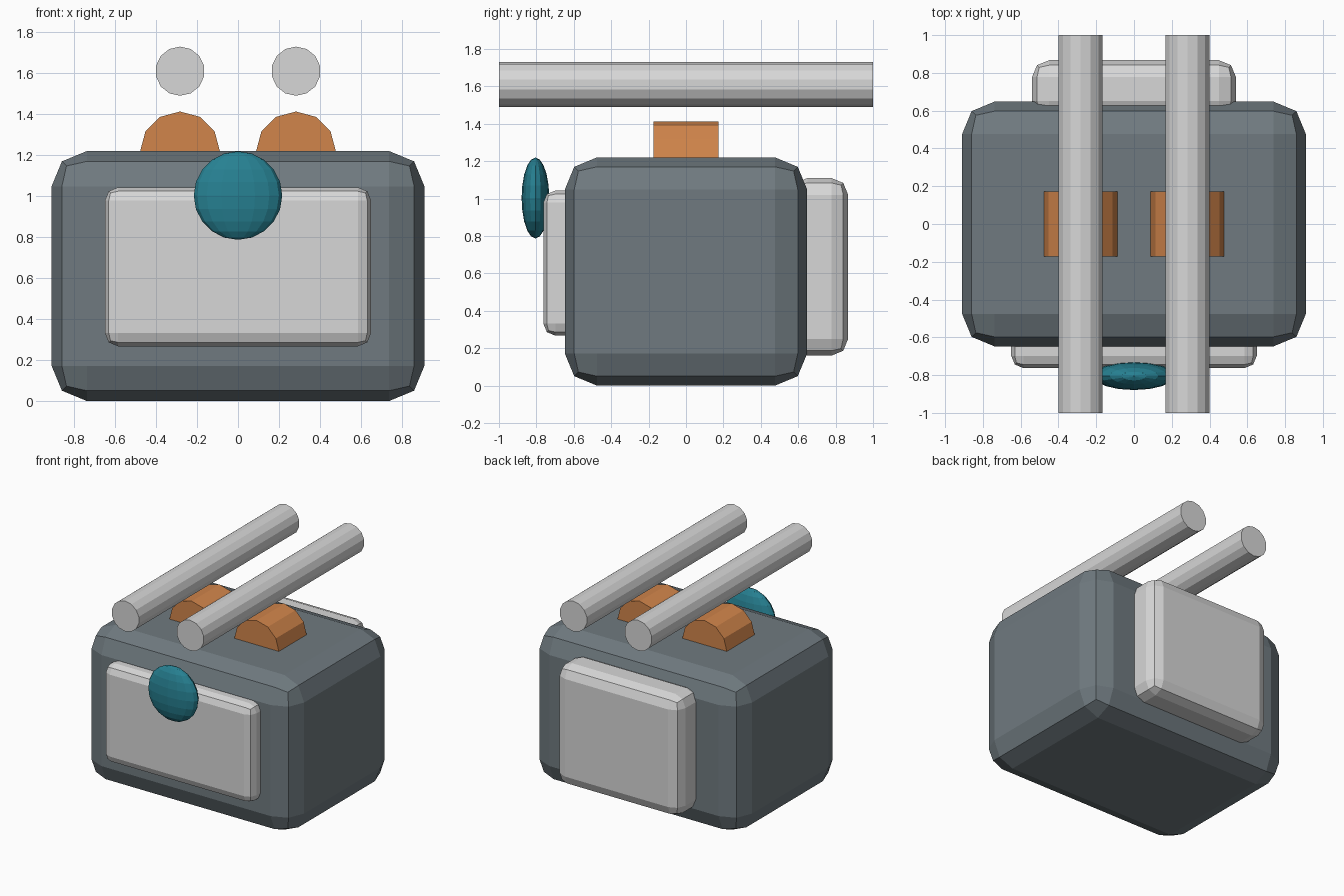
import bpy
import math

if "Cube" in bpy.data.objects:
    bpy.data.objects.remove(bpy.data.objects["Cube"])


def material(name, rgb):
    m = bpy.data.materials.new(name)
    m.diffuse_color = (*rgb, 1.0)
    m.use_nodes = True
    m.node_tree.nodes["Principled BSDF"].inputs["Base Color"].default_value = m.diffuse_color
    return m


SLATE = material("slate_grey", (0.16, 0.195, 0.215))
SILVER = material("pale_grey", (0.68, 0.68, 0.68))
ORANGE = material("burnt_orange", (0.64, 0.235, 0.07))
TEAL = material("teal", (0.02, 0.22, 0.29))


def finish(obj, name, mat):
    obj.name = name
    obj.data.materials.append(mat)
    return obj


def rounded_box(name, mat, x, y, z, radius):
    """Box from (min, max) ranges with a two-step bevel."""
    ranges = (x, y, z)
    bpy.ops.mesh.primitive_cube_add(size=1, location=[(a + b) / 2 for a, b in ranges])
    obj = finish(bpy.context.object, name, mat)
    obj.scale = [b - a for a, b in ranges]
    bpy.ops.object.transform_apply(location=False, rotation=False, scale=True)
    bevel = obj.modifiers.new("rounded_edges", 'BEVEL')
    bevel.width = radius
    bevel.segments = 2
    return obj


def rod_along_y(name, mat, sides, radius, length, x, z):
    """Faceted cylinder lying front to back, with a vertex at the top."""
    bpy.ops.mesh.primitive_cylinder_add(vertices=sides, radius=radius, depth=length,
                                        location=(x, 0, z),
                                        rotation=(math.pi / 2, 0, 0))
    return finish(bpy.context.object, name, mat)


# Main body with front and back panels
rounded_box("body", SLATE, (-0.91, 0.91), (-0.648, 0.648), (0, 1.22), 0.172)
rounded_box("front_panel", SILVER, (-0.65, 0.65), (-0.763, -0.50), (0.267, 1.043), 0.065)
rounded_box("back_panel", SILVER, (-0.54, 0.54), (0.56, 0.867), (0.16, 1.11), 0.09)

# Low domes on the lid and the long rods above them
for side, sx in (("left", -1), ("right", 1)):
    rod_along_y(side + "_dome", ORANGE, 12, 0.195, 0.346, sx * 0.283, 1.218)
    rod_along_y(side + "_rod", SILVER, 14, 0.12, 2.0, sx * 0.283, 1.61)

# Flattened knob floating in front of the panel
bpy.ops.mesh.primitive_uv_sphere_add(segments=16, ring_count=10, radius=1,
                                     location=(0, -0.805, 1.003))
knob = finish(bpy.context.object, "front_knob", TEAL)
knob.scale = (0.216, 0.074, 0.216)
